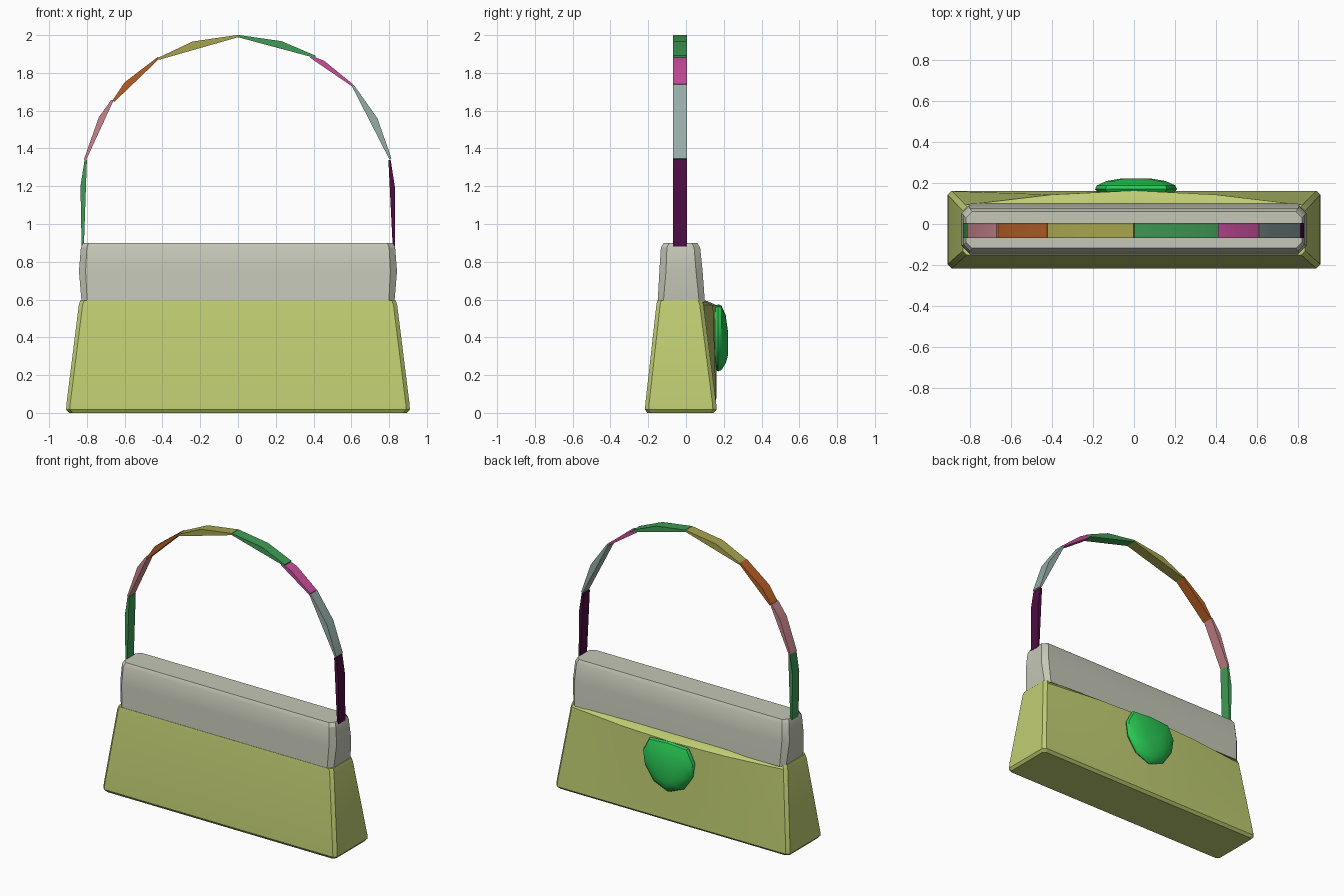
import bpy, bmesh, math
from mathutils import Vector

if "Cube" in bpy.data.objects:
    bpy.data.objects.remove(bpy.data.objects["Cube"], do_unlink=True)


def material(name, r, g, b):
    """Flat material from 0-255 display colour, stored as linear."""
    col = [(c / 255 / 12.92) if c < 11 else ((c / 255 + 0.055) / 1.055) ** 2.4 for c in (r, g, b)] + [1]
    m = bpy.data.materials.new(name)
    m.use_nodes = True
    m.diffuse_color = col
    m.node_tree.nodes["Principled BSDF"].inputs["Base Color"].default_value = col
    return m


olive = material("light olive", 192, 205, 114)
stone = material("stone grey", 196, 199, 183)
emerald = material("bright green", 42, 200, 84)
plum = material("dark plum", 78, 13, 66)
teal = material("grey teal", 150, 172, 168)
magenta = material("magenta", 200, 78, 154)
green = material("leaf green", 64, 156, 86)
moss = material("moss yellow", 166, 163, 78)
rust = material("rust orange", 182, 95, 38)
rose = material("dusty rose", 200, 133, 140)


def loft(name, rings, mat, angle=30):
    """Skin a list of equal rings and cap both ends."""
    bm = bmesh.new()
    loops = [[bm.verts.new(p) for p in ring] for ring in rings]
    for a, b in zip(loops, loops[1:]):
        for i in range(len(a)):
            j = (i + 1) % len(a)
            bm.faces.new((a[i], a[j], b[j], b[i]))
    bm.faces.new(loops[0][::-1])
    bm.faces.new(loops[-1])
    bmesh.ops.recalc_face_normals(bm, faces=bm.faces)
    me = bpy.data.meshes.new(name)
    bm.to_mesh(me)
    bm.free()
    me.materials.append(mat)
    ob = bpy.data.objects.new(name, me)
    bpy.context.collection.objects.link(ob)
    bpy.ops.object.select_all(action="DESELECT")
    ob.select_set(True)
    bpy.context.view_layer.objects.active = ob
    bpy.ops.object.shade_smooth_by_angle(angle=math.radians(angle))
    return ob


def bag_ring(z, hx, front, back, bulge=0, c=0.02):
    """Rectangle with cut corners and a back edge that swells in the middle."""
    half = [(0, back + bulge), (0.4, back + bulge * 0.72), (hx - c, back),
            (hx, back - c), (hx, front + c), (hx - c, front)]
    pts = half + [(-x, y) for x, y in reversed(half[1:])]
    return [(x, y, z) for x, y in pts]


# Lower body with the sagging back pocket
loft("bag_body", [
    bag_ring(0, 0.895, -0.205, 0.145),
    bag_ring(0.018, 0.91, -0.217, 0.162),
    bag_ring(0.05, 0.908, -0.215, 0.16),
    bag_ring(0.57, 0.843, -0.157, 0.093, 0.07),
    bag_ring(0.595, 0.835, -0.152, 0.085, 0.018),
], olive)

# Upper closure
loft("bag_top", [
    bag_ring(0.585, 0.828, -0.15, 0.1, 0, 0.03),
    bag_ring(0.75, 0.842, -0.141, 0.088, 0, 0.035),
    bag_ring(0.875, 0.832, -0.133, 0.075, 0, 0.032),
    bag_ring(0.9, 0.82, -0.118, 0.06, 0, 0.03),
], stone)

# Shield shaped clasp on the back
outline = [(0, 0.575), (0.15, 0.565), (0.2, 0.47), (0.185, 0.37), (0.115, 0.268), (0, 0.22)]
outline += [(-x, z) for x, z in reversed(outline[1:-1])]


def clasp_ring(y, s, mid=0.4):
    return [(0.01 + x * s, y, mid + (z - mid) * s) for x, z in outline]


loft("back_clasp", [clasp_ring(0.13, 0.85), clasp_ring(0.17, 1), clasp_ring(0.188, 0.96),
                    clasp_ring(0.21, 0.72, 0.37), clasp_ring(0.222, 0.36, 0.35)], emerald, 40)

# Handle links: start, outer middle, end in the front plane
links = [
    ("plain_left", green, (-0.822, 0.88), (-0.834, 1.2), (-0.806, 1.34)),
    ("rose", rose, (-0.81, 1.34), (-0.737, 1.565), (-0.665, 1.655)),
    ("rust", rust, (-0.66, 1.65), (-0.6, 1.75), (-0.42, 1.88)),
    ("moss", moss, (-0.42, 1.875), (-0.24, 1.966), (0, 1.995)),
    ("leaf", green, (0, 1.995), (0.23, 1.968), (0.41, 1.885)),
    ("magenta", magenta, (0.385, 1.885), (0.455, 1.865), (0.605, 1.735)),
    ("teal", teal, (0.607, 1.735), (0.738, 1.56), (0.807, 1.345)),
    ("plum", plum, (0.802, 1.34), (0.83, 1.2), (0.825, 0.88)),
]
for label, mat, a, m, b in links:
    a, m, b = Vector(a), Vector(m), Vector(b)
    d = (b - a).normalized()
    out = Vector((-d.y, d.x)) * 0.006
    profile = [a - out, a + out, m, b + out, b - out]
    loft("handle_link_" + label, [[(p.x, y, p.y) for p in profile] for y in (-0.068, 0.006)], mat)
